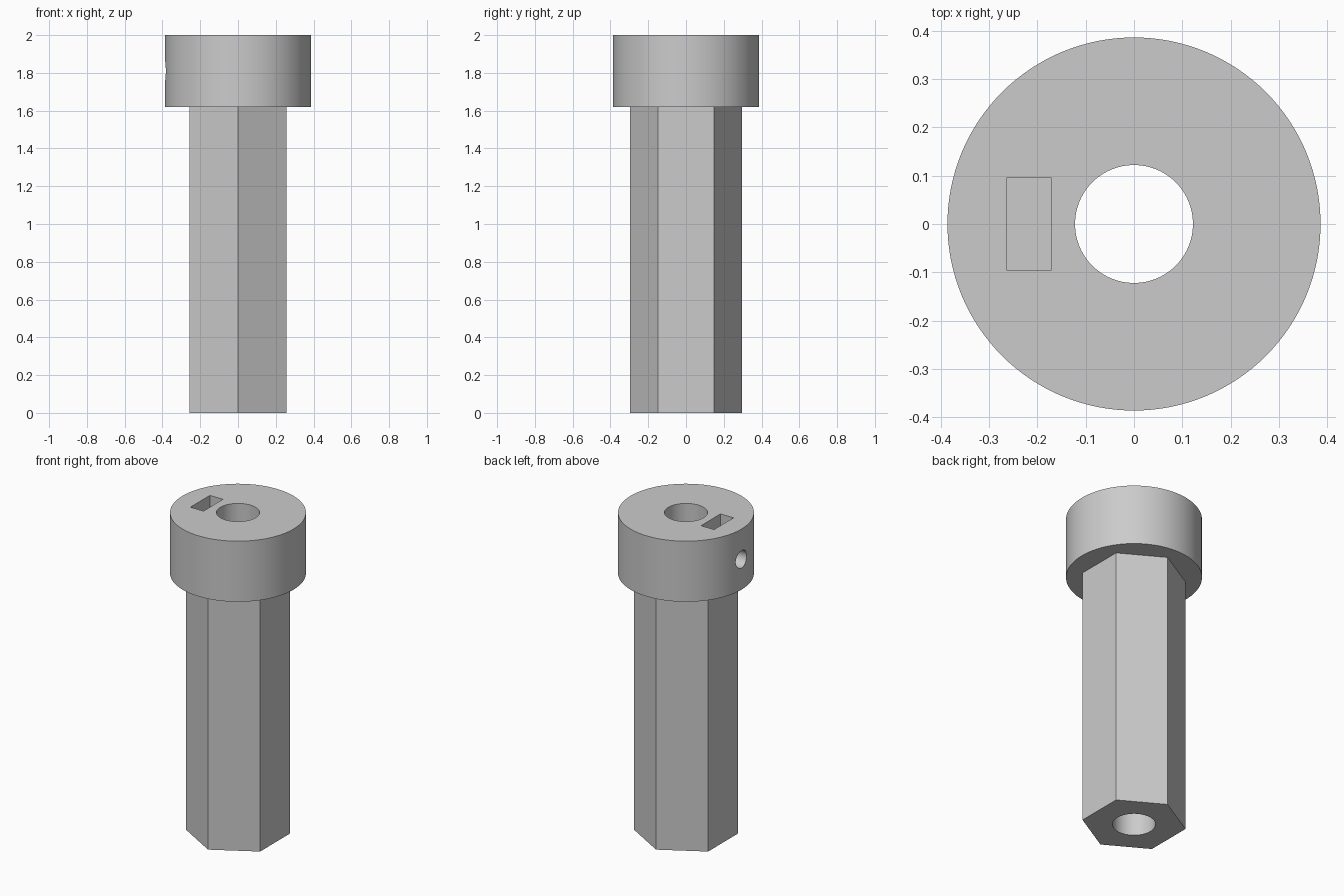
import bpy
import math

if "Cube" in bpy.data.objects:
    bpy.data.objects.remove(bpy.data.objects["Cube"], do_unlink=True)

TOP, COLLAR_BASE, COLLAR_R = 2.0, 1.62, 0.386
HEX_R, BORE_R, SCREW_R = 0.297, 0.122, 0.054
SCREW_Z = 1.81

grey = bpy.data.materials.new("plain grey")
grey.use_nodes = True
colour = (0.6, 0.6, 0.6, 1)
grey.diffuse_color = colour
grey.node_tree.nodes["Principled BSDF"].inputs["Base Color"].default_value = colour


def finish(name):
    obj = bpy.context.object
    obj.name = name
    obj.data.materials.append(grey)
    bpy.ops.object.transform_apply(location=True, rotation=True, scale=True)
    return obj


def cylinder(name, sides, radius, start, length, rotation=(0, 0, 0)):
    bpy.ops.mesh.primitive_cylinder_add(vertices=sides, radius=radius, depth=length,
                                        location=start, rotation=rotation)
    return finish(name)


def combine(target, tool, operation):
    mod = target.modifiers.new(tool.name, 'BOOLEAN')
    mod.operation, mod.solver, mod.object = operation, 'EXACT', tool
    bpy.context.view_layer.objects.active = target
    bpy.ops.object.modifier_apply(modifier=mod.name)
    bpy.data.objects.remove(tool, do_unlink=True)


# Round collar on a hexagonal shaft, corners facing front and back
collar_height = TOP - COLLAR_BASE
knob = cylinder("hex_shaft_with_collar", 128, COLLAR_R,
                (0, 0, COLLAR_BASE + collar_height / 2), collar_height)
shaft_height = COLLAR_BASE + 0.1
shaft = cylinder("shaft", 6, HEX_R, (0, 0, shaft_height / 2), shaft_height)
combine(knob, shaft, 'UNION')

# Bore through the whole length
combine(knob, cylinder("bore", 96, BORE_R, (0, 0, 1), 3), 'DIFFERENCE')

# Nut slot sunk into the collar top
bpy.ops.mesh.primitive_cube_add(size=1, location=(-0.217, 0, 1.86))
bpy.context.object.scale = (0.091, 0.193, 0.3)
combine(knob, finish("nut_slot"), 'DIFFERENCE')

# Set screw hole from the collar's side into the bore
screw = cylinder("screw_hole", 48, SCREW_R, (-0.25, 0, SCREW_Z), 0.5,
                 (0, math.pi / 2, 0))
combine(knob, screw, 'DIFFERENCE')

# Smooth round walls, sharp corners
bpy.ops.object.select_all(action='DESELECT')
knob.select_set(True)
bpy.context.view_layer.objects.active = knob
bpy.ops.object.shade_smooth_by_angle(angle=math.radians(30))
